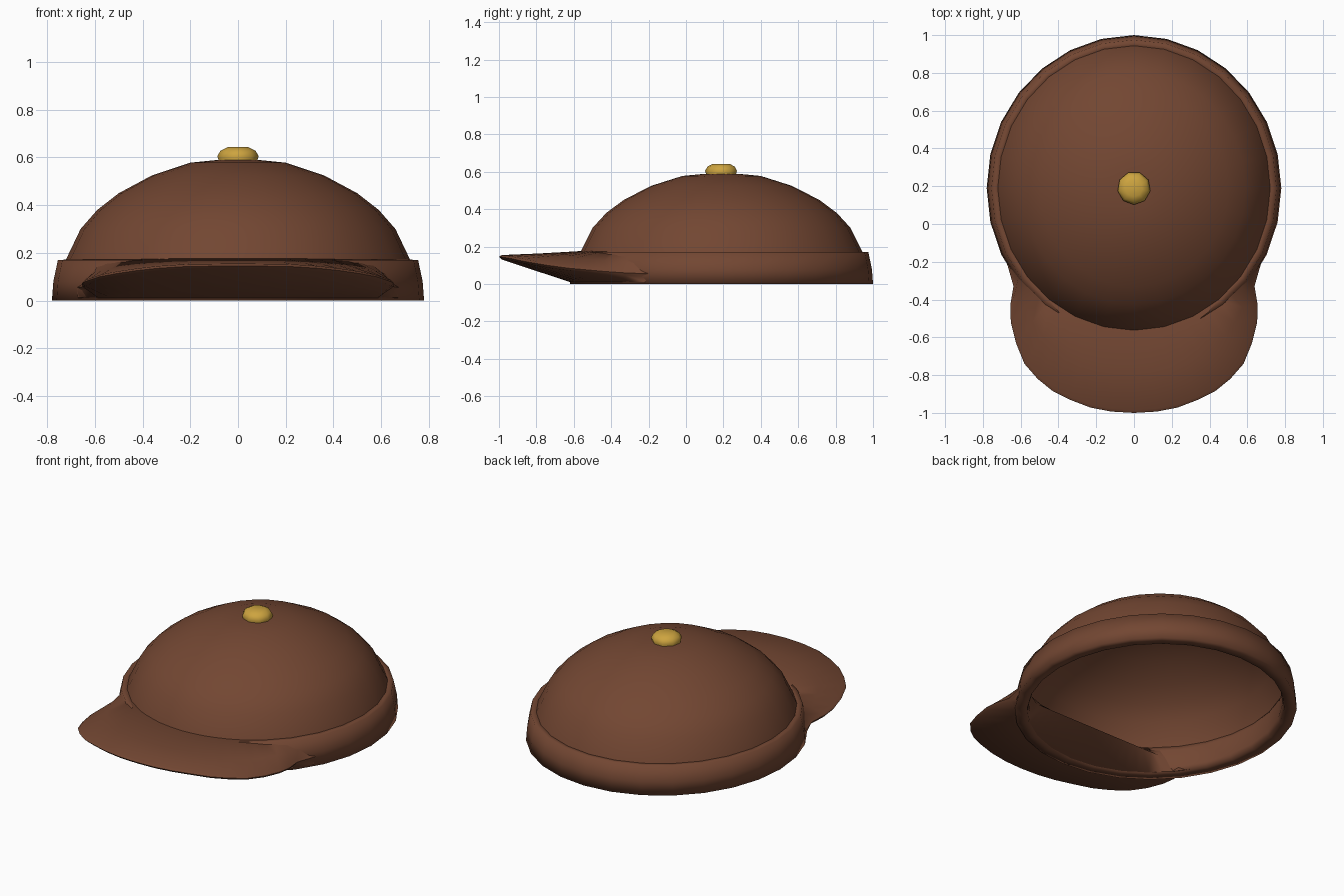
import bpy, bmesh, math

old = bpy.data.objects.get("Cube")
if old:
    bpy.data.objects.remove(old, do_unlink=True)

CY = 0.19       # centre of the head opening along y
SEGMENTS = 28


def material(name, rgb):
    m = bpy.data.materials.new(name)
    m.use_nodes = True
    colour = (*rgb, 1)
    m.diffuse_color = colour
    bsdf = m.node_tree.nodes["Principled BSDF"]
    bsdf.inputs["Base Color"].default_value = colour
    bsdf.inputs["Roughness"].default_value = 0.8
    return m


brown = material("brown felt", (0.17, 0.062, 0.032))
gold = material("gold button", (0.61, 0.37, 0.05))


def finish(name, bm, mat, angle=50):
    bmesh.ops.recalc_face_normals(bm, faces=bm.faces)
    mesh = bpy.data.meshes.new(name)
    bm.to_mesh(mesh)
    bm.free()
    obj = bpy.data.objects.new(name, mesh)
    bpy.context.collection.objects.link(obj)
    mesh.materials.append(mat)
    bpy.ops.object.select_all(action='DESELECT')
    obj.select_set(True)
    bpy.context.view_layer.objects.active = obj
    bpy.ops.object.shade_smooth_by_angle(angle=math.radians(angle))
    return obj


def bridge(bm, a, b, closed=True):
    n = len(a)
    for i in range(n if closed else n - 1):
        j = (i + 1) % n
        bm.faces.new((a[i], a[j], b[j], b[i]))


def oval(rx, ry, a, z):
    """Point on an oval round the head opening; angle 0 is the front."""
    return (rx * math.sin(a), CY - ry * math.cos(a), z)


def lathe(profile, segments, closed=False):
    """Oval revolve of (x radius, y radius, z) rings."""
    bm = bmesh.new()
    rings = [[bm.verts.new(oval(rx, ry, math.tau * k / segments, z))
              for k in range(segments)] for rx, ry, z in profile]
    for a, b in zip(rings, rings[1:]):
        bridge(bm, a, b)
    if closed:
        bridge(bm, rings[-1], rings[0])
    return bm, rings


# Domed crown, a thin shell whose lower rim is buried in the band
dome = [(0.735, 0.13), (0.722, 0.17), (0.66, 0.3), (0.59, 0.38), (0.5, 0.45),
        (0.36, 0.525), (0.2, 0.578), (0.09, 0.589)]
bm, rings = lathe([(r, r * 1.045, z) for r, z in dome], SEGMENTS)
pole = bm.verts.new((0, CY, 0.592))
top = rings[-1]
for i in range(SEGMENTS):
    bm.faces.new((top[i], top[(i + 1) % SEGMENTS], pole))
crown = finish("crown", bm, brown)
shell = crown.modifiers.new("shell", 'SOLIDIFY')
shell.thickness = 0.01
shell.offset = -1

# Head band, softly shaded all round, with a thick bottom rim
band = [(0.78, 0.0), (0.774, 0.08), (0.755, 0.17), (0.715, 0.172),
        (0.705, 0.14), (0.7, 0.03), (0.71, 0.0)]
bm, rings = lathe([(r, r + 0.03, z) for r, z in band], SEGMENTS, closed=True)
finish("head_band", bm, brown, 110)

# Drooping wedge brim: one cross-section per outline point, mirrored across x.
# It covers the front of the band, melts into its sides and ends inside the
# opening in a straight ramp.
half = [(0, -1, 0.145), (0.12, -0.993, 0.144), (0.23, -0.972, 0.142),
        (0.34, -0.93, 0.135), (0.43, -0.885, 0.125), (0.51, -0.82, 0.113),
        (0.58, -0.74, 0.1), (0.625, -0.63, 0.085), (0.652, -0.52, 0.075),
        (0.655, -0.43, 0.067), (0.638, -0.33, 0.06), (0.675, -0.2, 0.055)]
last = len(half) - 1
outline = [(-x, y, z, -i / last) for i, (x, y, z) in enumerate(half)][:0:-1]
outline += [(x, y, z, i / last) for i, (x, y, z) in enumerate(half)]
bm = bmesh.new()
sections = []
for x, y, z, s in outline:
    a = s * math.radians(60)
    bx, by, bz = oval(0.722, 0.757, a, 0.176 - 0.025 * s ** 4)
    section = [
        (0.61 * s, -0.32, 0.09),
        (bx, by, bz),
        ((x + bx) / 2, (y + by) / 2, (z + bz) / 2 + 0.003),
        (x * 0.985, y * 0.985, z + 0.01),
        (x, y, z),
        (x * 0.985, y * 0.985, z - 0.014),
        oval(0.775, 0.815, a, 0.012),
        oval(0.705, 0.735, a, 0.004),
    ]
    sections.append([bm.verts.new(p) for p in section])
for a, b in zip(sections, sections[1:]):
    bridge(bm, a, b)
bm.faces.new(sections[0])
bm.faces.new(sections[-1])
finish("brim", bm, brown, 55)

# Button on top of the crown
bm, rings = lathe([(0.08, 0.08, 0.58), (0.088, 0.088, 0.605),
                   (0.075, 0.075, 0.628), (0.045, 0.045, 0.643)], 9)
bm.faces.new(rings[0])
bm.faces.new(rings[-1])
finish("top_button", bm, gold, 60)
